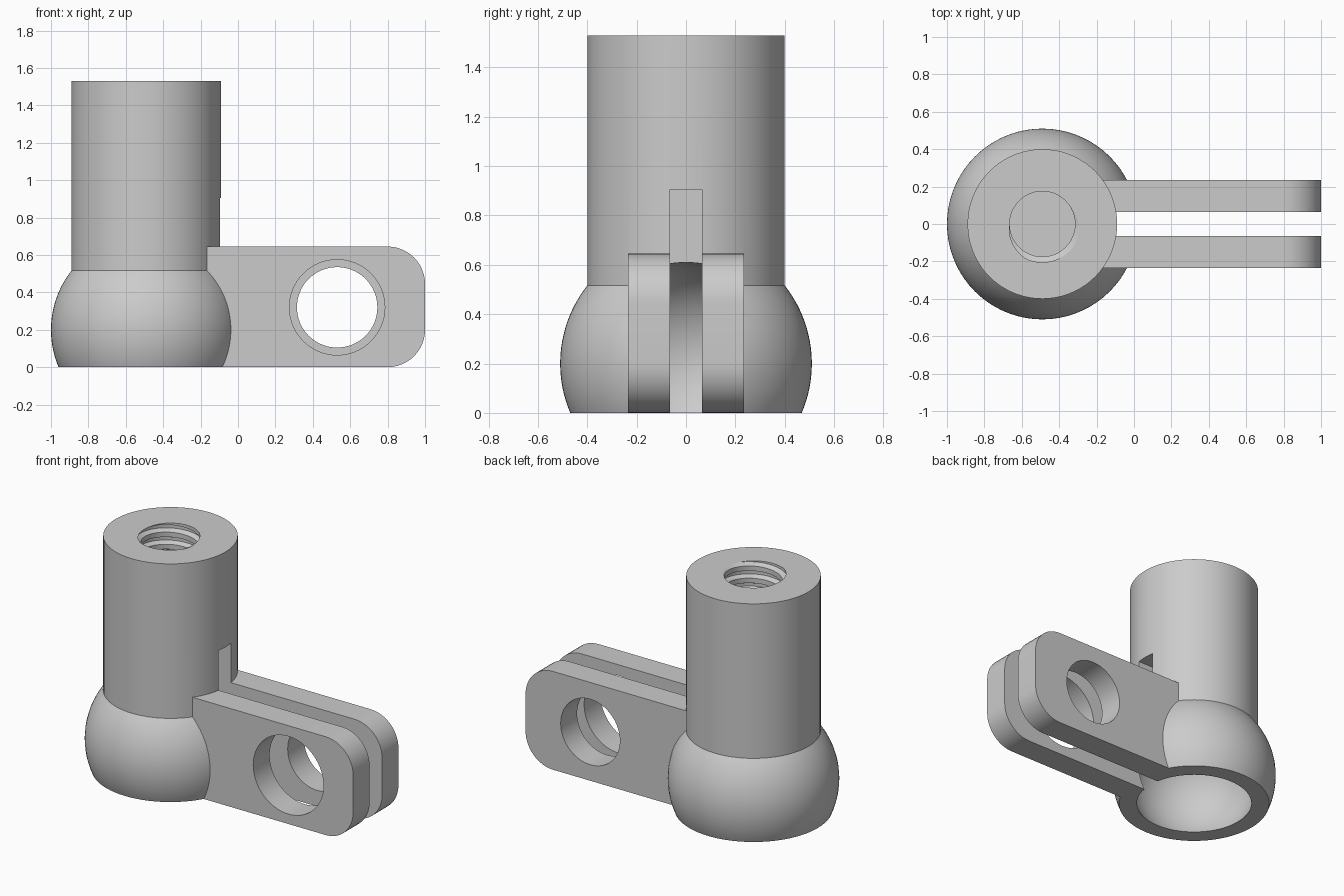
import bpy, bmesh, math

cube = bpy.data.objects.get("Cube")
if cube:
    bpy.data.objects.remove(cube, do_unlink=True)

AXIS_X = -0.49      # centre of the stem and ball
BALL_Z = 0.2
BALL_R = 0.51
STEM_R = 0.4
TOP = 1.53
SLOT = 0.065        # half width of the slot

grey = bpy.data.materials.new("plain grey")
grey.use_nodes = True
grey.diffuse_color = (0.6, 0.6, 0.6, 1)
grey.node_tree.nodes["Principled BSDF"].inputs["Base Color"].default_value = (0.6, 0.6, 0.6, 1)


def finish(name, bm):
    bmesh.ops.remove_doubles(bm, verts=bm.verts, dist=1e-5)
    bmesh.ops.recalc_face_normals(bm, faces=bm.faces)
    mesh = bpy.data.meshes.new(name)
    bm.to_mesh(mesh)
    bm.free()
    mesh.materials.append(grey)
    obj = bpy.data.objects.new(name, mesh)
    bpy.context.collection.objects.link(obj)
    return obj


def lathe(name, profile, steps=72):
    """Revolve (radius, height) points about the stem axis."""
    bm = bmesh.new()
    verts = [bm.verts.new((AXIS_X + r, 0, z)) for r, z in profile]
    edges = [bm.edges.new(pair) for pair in zip(verts, verts[1:])]
    bmesh.ops.spin(bm, geom=verts + edges, cent=(AXIS_X, 0, 0), axis=(0, 0, 1),
                   angle=math.tau, steps=steps, use_merge=True)
    return finish(name, bm)


def prism(name, outline, y0, y1):
    """Extrude an (x, z) outline from y0 to y1."""
    bm = bmesh.new()
    face = bm.faces.new([bm.verts.new((x, y0, z)) for x, z in outline])
    new = bmesh.ops.extrude_face_region(bm, geom=[face])["geom"]
    bmesh.ops.translate(bm, vec=(0, y1 - y0, 0),
                        verts=[v for v in new if isinstance(v, bmesh.types.BMVert)])
    return finish(name, bm)


def arc(cx, cz, r, start, end, n):
    return [(cx + r * math.cos(math.radians(start + (end - start) * i / n)),
             cz + r * math.sin(math.radians(start + (end - start) * i / n)))
            for i in range(n + 1)]


def combine(target, other, operation):
    mod = target.modifiers.new(operation, 'BOOLEAN')
    mod.operation = operation
    mod.solver = 'EXACT'
    mod.object = other
    bpy.ops.object.select_all(action='DESELECT')
    target.select_set(True)
    bpy.context.view_layer.objects.active = target
    bpy.ops.object.modifier_apply(modifier=mod.name)
    bpy.data.objects.remove(other, do_unlink=True)


def thread_cutter(bottom, top, core=0.175, depth=0.03, pitch=0.08, n=48):
    """Solid core with one helical ridge, used to tap the stem."""
    bm = bmesh.new()
    shape = [(0.0, 0), (0.4, 0), (0.58, 1), (0.82, 1)]
    turns = int((top - bottom) / pitch) + 3
    lines = []
    for at, high in shape:
        line = []
        for i in range(turns * n + 1):
            z = bottom - 1.5 * pitch + pitch * (at + i / n)
            cut = high and bottom + pitch < z < top - pitch
            r = core + depth * bool(cut)
            a = math.tau * i / n
            z = min(max(z, bottom), top)
            line.append(bm.verts.new((AXIS_X + r * math.cos(a), r * math.sin(a), z)))
        lines.append(line)
    for k in range(len(shape)):
        nxt = lines[(k + 1) % len(shape)]
        shift = n if k == len(shape) - 1 else 0
        for i in range(turns * n - shift):
            bm.faces.new((lines[k][i], lines[k][i + 1],
                          nxt[i + 1 + shift], nxt[i + shift]))
    # Merge clamped ends, drop collapsed faces, close the two rims
    bmesh.ops.remove_doubles(bm, verts=bm.verts, dist=1e-5)
    bmesh.ops.dissolve_degenerate(bm, edges=bm.edges, dist=1e-6)
    rims = [e for e in bm.edges if e.is_boundary]
    bmesh.ops.holes_fill(bm, edges=rims, sides=0)
    return finish("thread_cutter", bm)


# Stem with ball-shaped foot
join_angle = math.degrees(math.acos(STEM_R / BALL_R))
foot_angle = -math.degrees(math.asin(BALL_Z / BALL_R))
body = lathe("socket_body", [(0, 0)]
             + arc(0, BALL_Z, BALL_R, foot_angle, join_angle, 24)
             + [(STEM_R, TOP), (0, TOP)])

# Two clamp plates with rounded ends; the front bore is wider
outline = ([(AXIS_X, 0)] + arc(0.8, 0.2, 0.2, -90, 0, 12)
           + arc(0.8, 0.445, 0.2, 0, 90, 12) + [(AXIS_X, 0.645)])
for name, y0, y1, bore in (("front_plate", -0.235, -SLOT, 0.255),
                           ("back_plate", SLOT, 0.235, 0.215)):
    plate = prism(name, outline, y0, y1)
    hole = prism("bore_cutter", arc(0.53, 0.32, bore, 0, 360, 64)[:-1], y0 - 0.05, y1 + 0.05)
    combine(plate, hole, 'DIFFERENCE')
    combine(body, plate, 'UNION')

# Hollow ball seat, clamp slot and tapped hole
seat = lathe("seat_cutter", [(0 if abs(r) < 1e-6 else r, z)
                             for r, z in arc(0, BALL_Z, 0.41, -90, 90, 32)])
combine(body, seat, 'DIFFERENCE')
slot = prism("slot_cutter", [(AXIS_X - 0.005, -0.2), (1.2, -0.2), (1.2, 0.905),
                             (AXIS_X - 0.005, 0.905)], -SLOT, SLOT)
combine(body, slot, 'DIFFERENCE')
combine(body, thread_cutter(0.97, TOP + 0.2), 'DIFFERENCE')

# Smooth curved faces, keep machined edges crisp
body.select_set(True)
bpy.context.view_layer.objects.active = body
bpy.ops.object.shade_smooth_by_angle(angle=math.radians(25))
